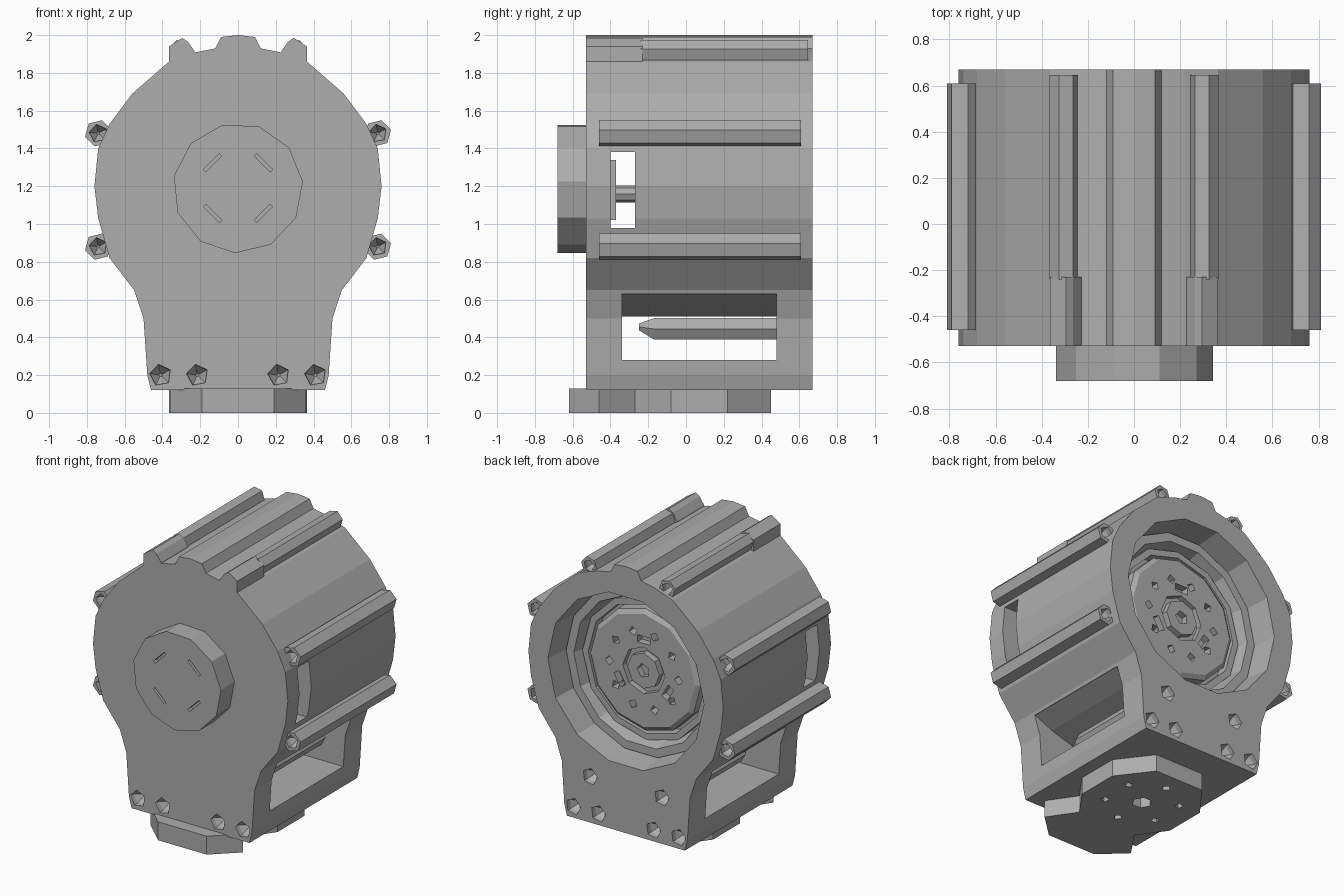
import bpy, bmesh, math
from mathutils import Vector

cube = bpy.data.objects.get("Cube")
if cube:
    bpy.data.objects.remove(cube)

grey = bpy.data.materials.new("cast_grey")
grey.use_nodes = True
grey.diffuse_color = (0.42, 0.42, 0.42, 1)
grey.node_tree.nodes["Principled BSDF"].inputs["Base Color"].default_value = (0.42, 0.42, 0.42, 1)

AXIS_Z = 1.19      # height of the drum axis
FRONT, BACK = -0.53, 0.67


def loft(name, rings, axis="y"):
    """Closed solid from (outline, depth) pairs along y or z."""
    bm = bmesh.new()
    loops = []
    for pts, d in rings:
        loops.append([bm.verts.new((a, d, b) if axis == "y" else (a, b, d)) for a, b in pts])
    for p, q in zip(loops, loops[1:]):
        for i in range(len(p)):
            j = (i + 1) % len(p)
            bm.faces.new((p[i], p[j], q[j], q[i]))
    bm.faces.new(loops[0])
    bm.faces.new(loops[-1])
    bmesh.ops.recalc_face_normals(bm, faces=bm.faces)
    me = bpy.data.meshes.new(name)
    bm.to_mesh(me)
    bm.free()
    me.materials.append(grey)
    ob = bpy.data.objects.new(name, me)
    bpy.context.collection.objects.link(ob)
    return ob


def prism(name, pts, d0, d1, axis="y"):
    return loft(name, [(pts, d0), (pts, d1)], axis)


def ngon(r, n, cx=0.0, cz=AXIS_Z, turn=0.0):
    return [(cx + r * math.cos(math.tau * i / n + turn),
             cz + r * math.sin(math.tau * i / n + turn)) for i in range(n)]


def box(w, h, cx, cz, turn=0.0):
    c, s = math.cos(turn), math.sin(turn)
    return [(cx + u * w / 2 * c - v * h / 2 * s, cz + u * w / 2 * s + v * h / 2 * c)
            for u, v in ((-1, -1), (1, -1), (1, 1), (-1, 1))]


def mirrored(half):
    return half + [(-x, z) for x, z in reversed(half) if abs(x) > 1e-4]


def cut(ob, *cutters):
    for c in cutters:
        m = ob.modifiers.new("cut", "BOOLEAN")
        m.operation, m.solver, m.object = "DIFFERENCE", "EXACT", c
        bpy.context.view_layer.update()
        dg = bpy.context.evaluated_depsgraph_get()
        me = bpy.data.meshes.new_from_object(ob.evaluated_get(dg))
        ob.modifiers.clear()
        ob.data = me
        bpy.data.objects.remove(c)


def pit(x, z, y, inward, r=0.06):
    """Conical five-sided screw pit cutter; inward is the y direction it goes."""
    return loft("pit_cutter", [(ngon(r, 5, x, z, 0.5), y - inward * 0.01),
                               (ngon(r * 0.9, 5, x, z, 0.5), y + inward * 0.03),
                               (ngon(r * 0.15, 5, x, z, 0.5), y + inward * 0.08)])


# Housing: round drum outline flowing into a narrower foot
outline = mirrored([(0, 2.0), (0.09, 1.99), (0.12, 1.93), (0.22, 1.91), (0.365, 1.86),
                    (0.56, 1.69), (0.68, 1.53), (0.74, 1.4), (0.76, 1.2), (0.74, 1.03),
                    (0.68, 0.82), (0.55, 0.65), (0.5, 0.5), (0.48, 0.2), (0.46, 0.12)])
housing = prism("housing", outline, FRONT, BACK)

# Openings: lower side window, narrow side slot, round back recess
window = [(-1, 0.28), (1, 0.28), (1, 0.63), (0.535, 0.63), (0.4, 0.57), (0.2, 0.51),
          (-0.2, 0.51), (-0.4, 0.57), (-0.535, 0.63), (-1, 0.63)]
cut(housing,
    prism("window_cutter", window, -0.34, 0.48),
    prism("slot_cutter", box(2, 0.4, 0, 1.18), -0.4, -0.27),
    loft("recess_cutter", [(ngon(0.61, 14), BACK + 0.01), (ngon(0.58, 14), 0.36)]))

# Screw pits along the foot
for s in (-1, 1):
    for x in (0.215, 0.41):
        cut(housing, pit(s * x, 0.2, FRONT, 1), pit(s * x, 0.2, BACK, -1))
    cut(housing, pit(s * 0.28, 0.445, BACK, -1))

# Mechanism visible inside the side slot
prism("slot_plate", box(0.5, 0.32, 0, 1.18), -0.405, -0.37)
prism("slot_shaft", ngon(0.045, 8, 0, 1.16), -0.41, -0.26)

# Front cap with four slits
cap = prism("front_cap", ngon(0.345, 11, 0, AXIS_Z, 0.1), -0.68, FRONT + 0.01)
for i in range(4):
    a = math.pi / 4 + i * math.pi / 2
    cut(cap, prism("slit_cutter", box(0.12, 0.018, 0.19 * math.cos(a),
                                      AXIS_Z + 0.19 * math.sin(a), a + math.pi / 2), -0.7, -0.64))

# Stepped ring inside the back recess
ring = loft("recess_ring", [(ngon(0.585, 14), 0.35), (ngon(0.585, 14), 0.5)])
cut(ring, loft("ring_cutter", [(ngon(0.53, 14), 0.52), (ngon(0.48, 14), 0.33)]))
inner_ring = prism("inner_ring", ngon(0.5, 12), 0.35, 0.44)
cut(inner_ring, prism("ring_cutter", ngon(0.455, 12), 0.33, 0.46))

# Rotor face with bolt holes, pockets and a central hub
rotor = loft("rotor_face", [(ngon(0.43, 12), 0.35), (ngon(0.43, 12), 0.45), (ngon(0.4, 12), 0.47)])
for i in range(10):
    a = math.tau * i / 10
    cut(rotor, prism("hole_cutter", ngon(0.032, 4, 0.27 * math.cos(a),
                                         AXIS_Z + 0.27 * math.sin(a), a), 0.41, 0.5))
for i in range(3):
    a = math.pi / 2 + math.tau * i / 3
    cut(rotor, prism("pocket_cutter", box(0.05, 0.1, 0.215 * math.cos(a),
                                          AXIS_Z + 0.215 * math.sin(a), a), 0.42, 0.5))
cut(rotor, prism("groove_cutter", ngon(0.165, 8), 0.43, 0.5))
hub = prism("rotor_hub", ngon(0.125, 8), 0.4, 0.475)
cut(hub, prism("hub_cutter", ngon(0.05, 5), 0.42, 0.5))

for s, side in ((1, "left"), (-1, "right")):
    # Screw tubes on the sides of the drum
    for z, level in ((1.48, "upper"), (0.88, "lower")):
        tube = prism(f"{side}_{level}_tube", ngon(0.072, 6, s * 0.74, z, 0.25), -0.46, 0.61)
        cut(tube, pit(s * 0.74, z, -0.46, 1, 0.05), pit(s * 0.74, z, 0.61, -1, 0.05))

    # Top ridge: solid front block and slimmer tube behind it
    block = [(s * x, z) for x, z in ((0.365, 1.84), (0.365, 1.94), (0.295, 1.985),
                                     (0.265, 1.965), (0.23, 1.915), (0.22, 1.88))]
    prism(f"{side}_top_block", block, FRONT, -0.23)
    top = prism(f"{side}_top_tube", ngon(0.062, 6, s * 0.305, 1.915, 0.2 * s), -0.24, 0.645)
    cut(top, pit(s * 0.305, 1.915, 0.645, -1, 0.042))

    # Screw tube crossing the lower window, with a pointed tip
    loft(f"{side}_window_tube", [(ngon(0.02, 6, s * 0.28, 0.455), -0.25),
                                 (ngon(0.065, 6, s * 0.28, 0.445), -0.17),
                                 (ngon(0.065, 6, s * 0.28, 0.445), 0.5)])

# Mounting foot: round plate with a tongue to the front
foot_outline = mirrored([(0.19, 0.45), (0.365, 0.22), (0.365, -0.08), (0.23, -0.27),
                         (0.36, -0.46), (0.19, -0.62)])
foot = prism("mounting_foot", foot_outline, 0, 0.13, "z")
cut(foot, prism("centre_cutter", ngon(0.065, 6, 0, 0.08), -0.02, 0.07, "z"))
for i in range(6):
    a = math.tau * (i + 0.5) / 6
    cut(foot, prism("bolt_cutter", ngon(0.03, 4, 0.24 * math.cos(a),
                                        0.08 + 0.24 * math.sin(a), a), -0.02, 0.06, "z"))
